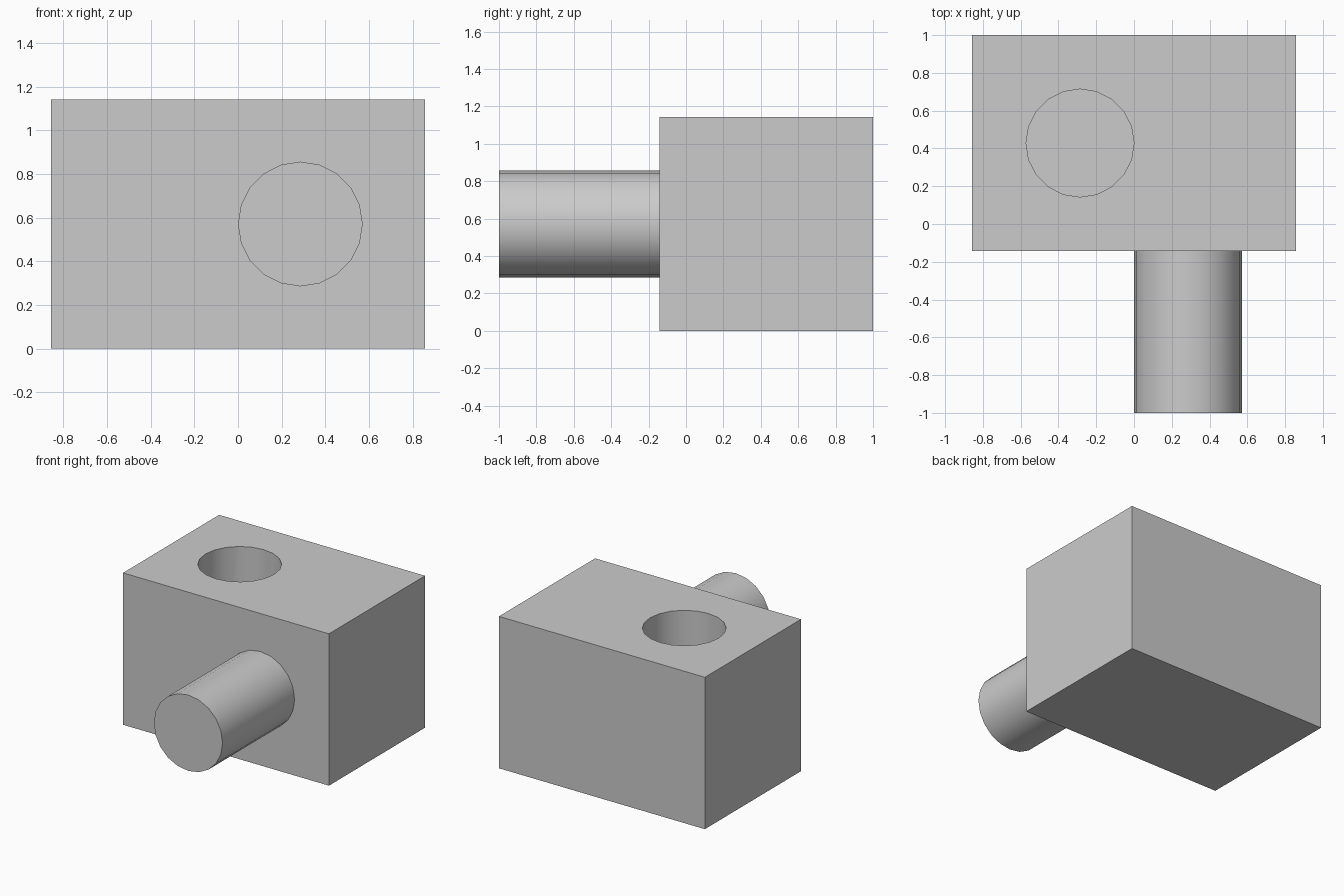
import bpy
import math

U = 1 / 7      # base module
SIDES = 20     # sides of the round parts

default = bpy.data.objects.get("Cube")
if default:
    bpy.data.objects.remove(default, do_unlink=True)

# Single grey material
grey = bpy.data.materials.new("plain grey")
grey.use_nodes = True
colour = (0.6, 0.6, 0.6, 1)
grey.diffuse_color = colour
grey.node_tree.nodes["Principled BSDF"].inputs["Base Color"].default_value = colour


def cylinder(name, radius, depth, location, rotation=(0, 0, 0)):
    bpy.ops.mesh.primitive_cylinder_add(vertices=SIDES, radius=radius, depth=depth,
                                        location=location, rotation=rotation)
    obj = bpy.context.object
    obj.name = name
    obj.data.materials.append(grey)
    return obj


def smooth(obj):
    bpy.ops.object.select_all(action="DESELECT")
    obj.select_set(True)
    bpy.context.view_layer.objects.active = obj
    bpy.ops.object.shade_smooth_by_angle(angle=math.radians(30))


# Block body
bpy.ops.mesh.primitive_cube_add(size=1, location=(0, 3 * U, 4 * U))
block = bpy.context.object
block.name = "block"
block.scale = (12 * U, 8 * U, 8 * U)
bpy.ops.object.transform_apply(location=False, rotation=False, scale=True)
block.data.materials.append(grey)

# Blind round socket in the top, as deep as the peg is long
cutter = cylinder("socket_cutter", 2 * U, 7 * U, (-2 * U, 3 * U, 5.5 * U))
socket = block.modifiers.new("socket", "BOOLEAN")
socket.operation = "DIFFERENCE"
socket.solver = "EXACT"
socket.object = cutter
bpy.context.view_layer.objects.active = block
bpy.ops.object.modifier_apply(modifier=socket.name)
bpy.data.objects.remove(cutter, do_unlink=True)
smooth(block)

# Round peg on the front
peg = cylinder("peg", 2 * U, 6 * U, (2 * U, -4 * U, 4 * U), (math.pi / 2, 0, 0))
smooth(peg)
